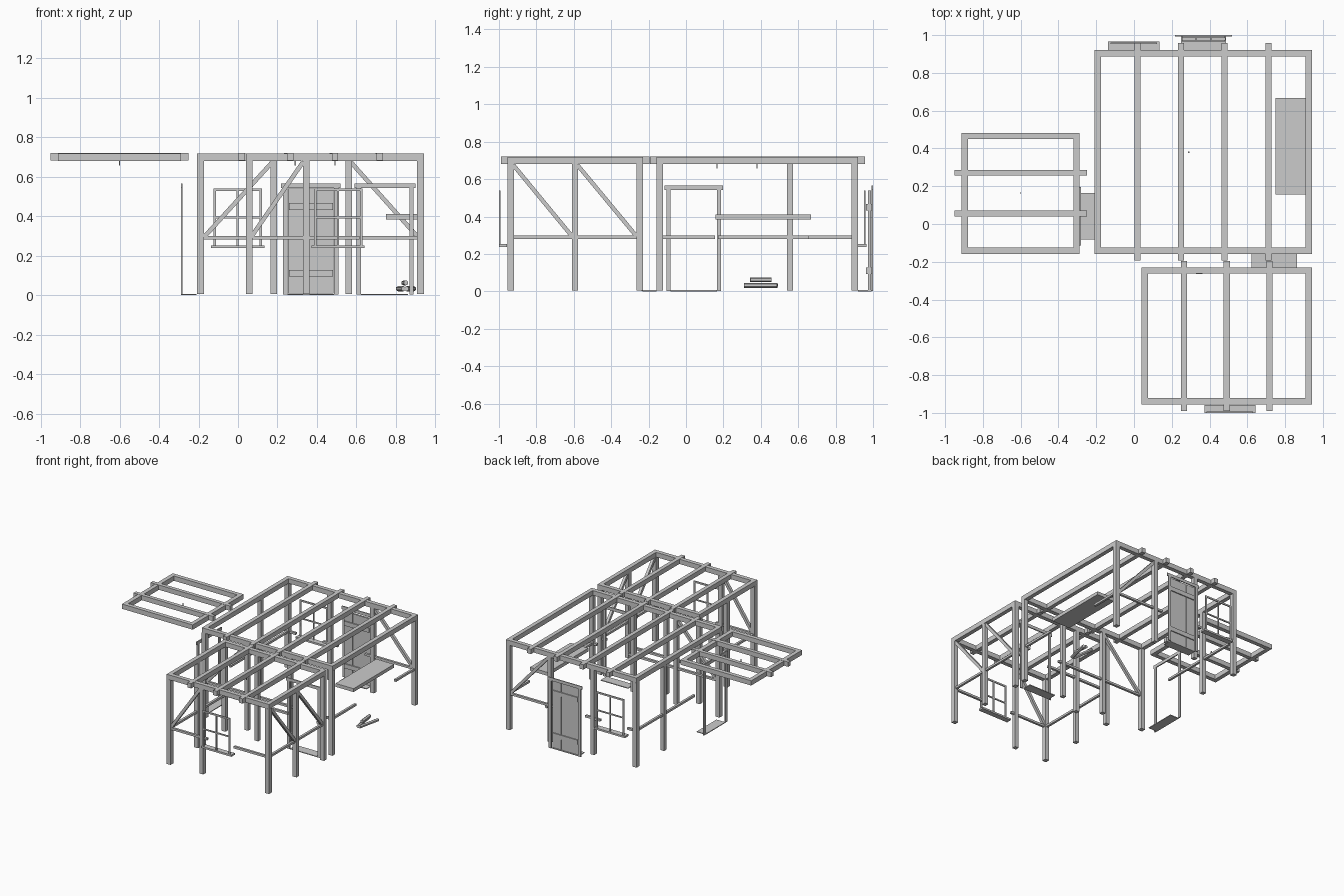
import bpy, math
from mathutils import Vector

if "Cube" in bpy.data.objects:
    bpy.data.objects.remove(bpy.data.objects["Cube"])

def box(name, x0, x1, y0, y1, z0, z1):
    bpy.ops.mesh.primitive_cube_add(size=1, location=((x0+x1)/2, (y0+y1)/2, (z0+z1)/2))
    o = bpy.context.object
    o.name = name
    o.scale = (x1-x0, y1-y0, z1-z0)
    return o

def brace(name, a, b, w=0.022):
    a, b = Vector(a), Vector(b)
    bpy.ops.mesh.primitive_cube_add(size=1, location=(a+b)/2)
    o = bpy.context.object
    o.name = name
    o.scale = (w, w, (b-a).length)
    o.rotation_euler = (b-a).to_track_quat('Z', 'Y').to_euler()

def post(name, x, y, w=0.033):
    box(name, x-w/2, x+w/2, y-w/2, y+w/2, 0.005, B0)

def oriented(name, axis, u0, u1, d0, d1, z0, z1):
    """Box running along x or y; d is the depth across the wall."""
    if axis == 'x':
        return box(name, u0, u1, d0, d1, z0, z1)
    return box(name, d0, d1, u0, u1, z0, z1)

def rails(name, axis, d, spans):
    for u0, u1 in spans:
        oriented(name, axis, u0, u1, d-0.009, d+0.009, 0.281, 0.298)

def door_frame(name, axis, u0, u1, d0, d1, w=0.022):
    for a in (u0-w, u1):
        oriented(name+"_jamb", axis, a, a+w, d0, d1, 0.003, 0.545)
    oriented(name+"_lintel", axis, u0-w-0.01, u1+w+0.01, d0, d1, 0.542, 0.566)

def window(name, x0, x1, y0, y1, ysill0, ysill1):
    w, z0, z1 = 0.013, 0.25, 0.54
    xm, zm = (x0+x1)/2, 0.392
    for a in (x0, x1-w):
        box(name+"_side", a, a+w, y0, y1, z0, z1)
    box(name+"_head", x0, x1, y0, y1, z1-w, z1)
    box(name+"_mullion", xm-0.005, xm+0.005, y0, y1, z0, z1)
    box(name+"_bar", x0, x1, y0, y1, zm-0.005, zm+0.005)
    box(name+"_sill", x0-0.012, x1+0.012, ysill0, ysill1, 0.238, 0.252)

B0, B1 = 0.68, 0.718   # roof beam heights
W = 0.033              # beam width

def roof(name, x0, x1, y0, y1):
    for y in (y0, y1-W):
        box(name+"_beam", x0, x1, y, y+W, B0, B1)
    for x in (x0, x1-W):
        box(name+"_beam", x, x+W, y0+W, y1-W, B0, B1)

# roof frames and joists of the three rooms
roof("main_roof", -0.208, 0.942, -0.158, 0.92)
roof("front_roof", 0.04, 0.942, -0.955, -0.23)
roof("side_roof", -0.912, -0.288, -0.158, 0.482)
for x in (0.019, 0.25, 0.48, 0.712):
    box("main_joist", x-0.016, x+0.016, -0.192, 0.958, B0+0.002, B1+0.002)
for x in (0.264, 0.491, 0.718):
    box("front_joist", x-0.016, x+0.016, -0.99, -0.195, B0+0.002, B1+0.002)
for y in (0.056, 0.272):
    box("side_joist", -0.95, -0.25, y-0.015, y+0.015, B0+0.002, B1+0.002)

# corner and wall posts
xl, xr, yf, yb = -0.191, 0.925, -0.141, 0.903
fl, ff, fb = 0.057, -0.938, -0.247
for x in (xl, xr):
    for y in (yf, yb):
        post("main_corner_post", x, y, 0.035)
for x in (fl, xr):
    for y in (ff, fb):
        post("front_corner_post", x, y, 0.035)
    post("front_side_post", x, -0.593)
for y in (yf, yb):
    for x in (0.182, 0.56):
        post("main_wall_post", x, y)
for y in (ff, fb):
    post("front_wall_post", 0.345, y)
post("main_left_post", xl, 0.556)

# middle rails, broken at the openings
rails("main_front_rail", 'x', yf, [(xl, 0.605), (0.88, xr)])
rails("main_back_rail", 'x', yb, [(xl, -0.12), (0.12, 0.25), (0.49, xr)])
rails("main_left_rail", 'y', xl, [(0.17, yb)])
rails("main_right_rail", 'y', xr, [(yf, 0.155), (0.655, yb)])
rails("front_front_rail", 'x', ff, [(fl, 0.39), (0.625, xr)])
rails("front_back_rail", 'x', fb, [(fl, 0.615), (0.87, xr)])
rails("front_left_rail", 'y', fl, [(ff, fb)])
rails("front_right_rail", 'y', xr, [(ff, fb)])

# diagonal braces
brace("main_front_brace", (xl+0.02, yf, 0.295), (0.175, yf, 0.675))
brace("front_brace", (fl+0.01, ff, 0.295), (0.33, ff, 0.675))
brace("main_back_brace", (0.57, yb, 0.675), (0.91, yb, 0.295))
brace("front_right_brace", (xr, -0.923, 0.675), (xr, -0.61, 0.295))
brace("front_right_brace", (xr, -0.58, 0.675), (xr, -0.265, 0.295))

# door openings with thresholds
door_frame("side_door", 'y', -0.083, 0.165, -0.29, -0.281)
box("side_threshold", -0.288, -0.21, -0.083, 0.165, 0, 0.006)
door_frame("inner_door", 'x', 0.622, 0.868, -0.238, -0.229)
box("inner_threshold", 0.622, 0.862, -0.232, -0.158, 0, 0.006)
door_frame("back_door", 'x', 0.25, 0.487, 0.992, 1.0)
box("back_threshold", 0.25, 0.487, 0.92, 0.992, 0, 0.006)

# planked back door with battens
n, d0, d1 = 3, 0.252, 0.486
step = (d1-d0)/n
for i in range(n):
    box("door_plank", d0+i*step+0.001, d0+(i+1)*step-0.001, 0.972, 0.988, 0.008, 0.54)
for z in (0.093, 0.432):
    for y in (0.963, 0.986):
        box("door_batten", 0.258, 0.48, y, y+0.01, z, z+0.035)

# windows
window("front_window", 0.385, 0.63, -1.0, -0.992, -1.0, -0.957)
window("back_window", -0.125, 0.122, 0.952, 0.96, 0.92, 0.965)

# counter, ceiling hooks and firewood
box("counter", 0.75, 0.908, 0.157, 0.667, 0.383, 0.41)
for x, y in ((-0.6, 0.165), (0.29, 0.38), (0.491, -0.593)):
    box("ceiling_hook", x-0.003, x+0.003, y-0.003, y+0.003, 0.657, 0.685)
for x, z, length, ang in ((0.825, 0.032, 0.18, 9), (0.872, 0.032, 0.18, -12), (0.845, 0.062, 0.115, 6)):
    bpy.ops.mesh.primitive_cylinder_add(vertices=6, radius=0.013, depth=length, location=(x, 0.4, z),
                                        rotation=(math.pi/2, 0, math.radians(ang)))
    bpy.context.object.name = "log"
